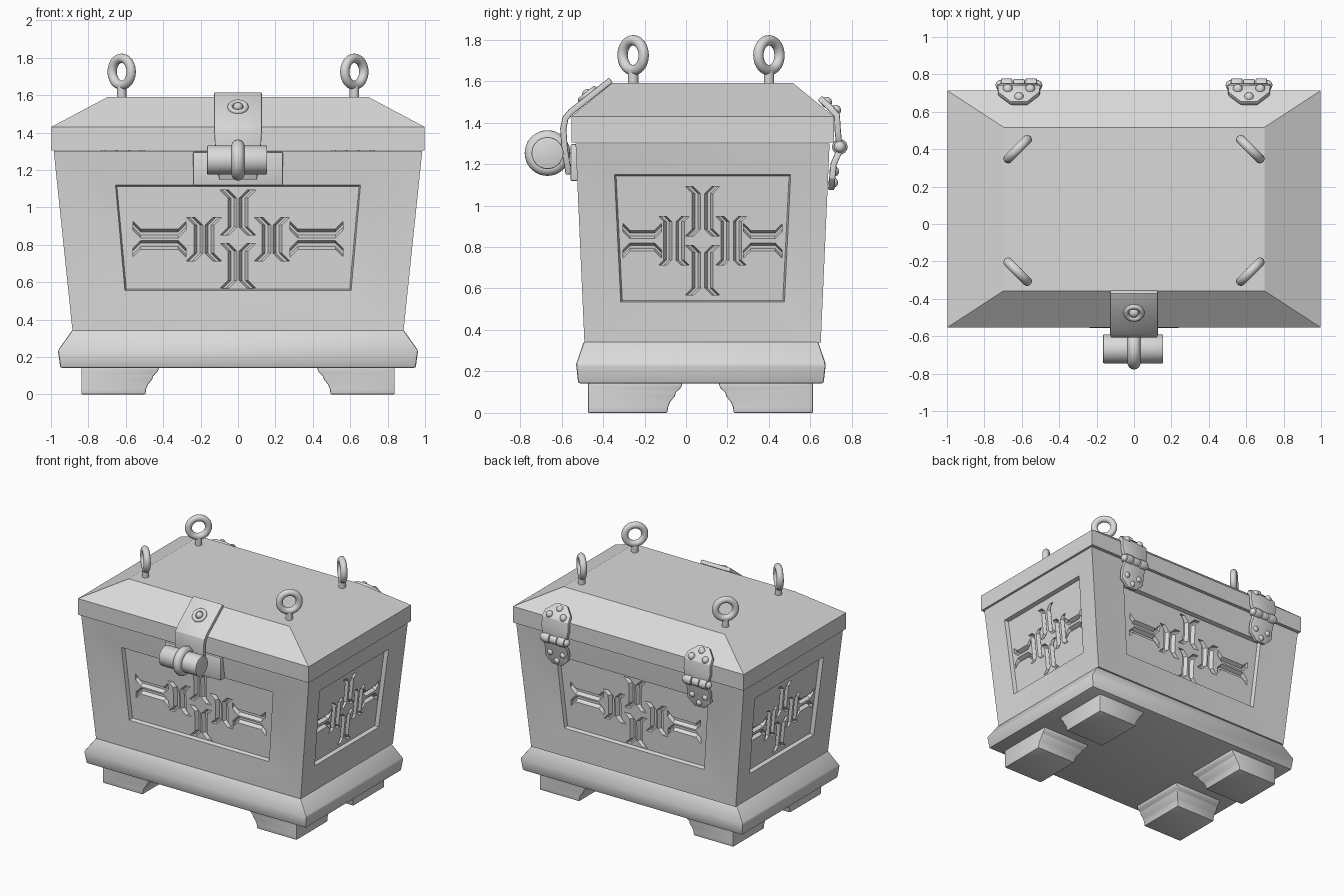
import bpy, bmesh, math
from mathutils import Vector

if "Cube" in bpy.data.objects:
    bpy.data.objects.remove(bpy.data.objects["Cube"])

CY = 0.08  # the chest body sits slightly behind the origin, the lock hangs in front
grey = bpy.data.materials.new("plain_grey")
grey.diffuse_color = (0.7, 0.7, 0.7, 1)
grey.use_nodes = True
grey.node_tree.nodes["Principled BSDF"].inputs["Base Color"].default_value = grey.diffuse_color


def add_bevel(ob, width):
    m = ob.modifiers.new("bevel", 'BEVEL')
    m.width, m.segments, m.limit_method = width, 2, 'ANGLE'


def make(name, bm, bevel=0.0):
    bmesh.ops.remove_doubles(bm, verts=bm.verts, dist=1e-5)
    bmesh.ops.recalc_face_normals(bm, faces=bm.faces)
    me = bpy.data.meshes.new(name)
    bm.to_mesh(me)
    bm.free()
    me.materials.append(grey)
    ob = bpy.data.objects.new(name, me)
    bpy.context.collection.objects.link(ob)
    if bevel:
        add_bevel(ob, bevel)
    return ob


def bridge(bm, a, b):
    n = len(a)
    for i in range(n):
        bm.faces.new((a[i], a[(i + 1) % n], b[(i + 1) % n], b[i]))


def loft(bm, rings):
    """Closed solid through equal-length rings of points."""
    vs = [[bm.verts.new(p) for p in r] for r in rings]
    for a, b in zip(vs, vs[1:]):
        bridge(bm, a, b)
    bm.faces.new(vs[0][::-1])
    bm.faces.new(vs[-1])


def rect(x0, x1, y0, y1, z):
    return [(x0, y0, z), (x1, y0, z), (x1, y1, z), (x0, y1, z)]


def tiers(name, cy, levels, bevel):
    bm = bmesh.new()
    loft(bm, [rect(-hx, hx, cy - hy, cy + hy, z) for hx, hy, z in levels])
    return make(name, bm, bevel)


def strap(name, rows, x=0.0, thick=0.03):
    """Bent metal strip through (y, z, half width) rows."""
    bm = bmesh.new()
    vs = [(bm.verts.new((x - w, y, z)), bm.verts.new((x + w, y, z))) for y, z, w in rows]
    for a, b in zip(vs, vs[1:]):
        bm.faces.new((a[0], a[1], b[1], b[0]))
    ob = make(name, bm)
    s = ob.modifiers.new("solid", 'SOLIDIFY')
    s.thickness, s.offset = thick, 0
    add_bevel(ob, 0.006)


def done(name):
    ob = bpy.context.object
    ob.name = name
    ob.data.materials.append(grey)
    return ob


def rod(name, loc, r, length, rot=(0, 0, 0), bevel=0.0):
    bpy.ops.mesh.primitive_cylinder_add(vertices=32, radius=r, depth=length, location=loc, rotation=rot)
    ob = done(name)
    if bevel:
        add_bevel(ob, bevel)


def ring(name, loc, R, r, rot):
    bpy.ops.mesh.primitive_torus_add(major_radius=R, minor_radius=r, major_segments=36,
                                     minor_segments=18, location=loc, rotation=rot)
    done(name)


def ball(name, loc, r):
    bpy.ops.mesh.primitive_uv_sphere_add(segments=20, ring_count=12, radius=r, location=loc)
    done(name)


# Lid and plinth
tiers("lid", CY, [(0.998, 0.633, 1.304), (0.998, 0.633, 1.43), (0.697, 0.437, 1.59)], 0)
tiers("plinth", 0.072, [(0.95, 0.592, 0.142), (0.963, 0.602, 0.235), (0.885, 0.565, 0.345)], 0.01)

# Feet with ogee inner sides
ogee = [(0, 0), (0.03, 0.004), (0.055, 0.015), (0.08, 0.036), (0.1, 0.042),
        (0.115, 0.06), (0.13, 0.07), (0.15, 0.07)]
for sx in (-1, 1):
    for sy in (-1, 1):
        bm = bmesh.new()
        loft(bm, [rect(sx * 0.838, sx * (0.495 - e), 0.07 + sy * 0.543, 0.07 + sy * (0.16 - e), z)
                  for z, e in ogee])
        make("foot", bm, 0.006)


# Body: tapered walls, each with a sloped frame around a sunken, engraved panel
def half(z):
    t = (z - 0.34) / 0.96
    return 0.885 + 0.1 * t, 0.57 + 0.0425 * t


def wall(side, u, z, d):
    """Point on a wall: u along it, z height, d depth below the surface."""
    hx, hy = half(z)
    x, y = [(u, d - hy), (hx - d, u), (-u, hy - d), (d - hx, -u)][side]
    return Vector((x, y + CY, z))


def groove(bm, side, cu, cv, L, g, f, w, turned):
    """One flared groove; returns the vertices of its rim."""
    path = ((g + math.copysign(f, g), L), (g, L - f), (g, f - L), (g + math.copysign(f, g), -L))

    def loop(hw, d):
        pts = [(a - hw, b) for a, b in path] + [(a + hw, b) for a, b in path[::-1]]
        if turned:
            pts = [(b, a) for a, b in pts]
        return [bm.verts.new(wall(side, cu + a, 0.83 + cv + b, d)) for a, b in pts]
    rim, low = loop(w, 0.05), loop(0.35 * w, 0.078)
    bridge(bm, rim, low)
    for i in range(3):
        bm.faces.new((low[i], low[i + 1], low[6 - i], low[7 - i]))
    return rim


bm = bmesh.new()
for s in range(4):
    wide = s % 2 == 0
    e0, e1 = half(0.34)[s % 2], half(1.30)[s % 2]
    w0, w1, z0, z1 = (0.605, 0.655, 0.555, 1.12) if wide else (0.395, 0.425, 0.535, 1.15)
    k = 0.008
    loops = [[(-e0, 0.34, 0), (e0, 0.34, 0), (e1, 1.30, 0), (-e1, 1.30, 0)],
             [(-w0, z0, 0.02), (w0, z0, 0.02), (w1, z1, 0.02), (-w1, z1, 0.02)],
             [(k - w0, z0 + k, 0.05), (w0 - k, z0 + k, 0.05), (w1 - k, z1 - k, 0.05), (k - w1, z1 - k, 0.05)]]
    vs = [[bm.verts.new(wall(s, *p)) for p in l] for l in loops]
    for a, b in zip(vs, vs[1:]):
        bridge(bm, a, b)
    # cross of paired grooves: vertical, middle and outer pairs
    f, w, mid, mf, out, L = ((0.042, 0.024, 0.182, 0.042, 0.42, 0.142) if wide
                             else (0.034, 0.02, 0.138, 0.024, 0.291, 0.093))
    rims = [vs[2]]
    for side in (-1, 1):
        for g in (-0.03, 0.03):
            rims.append(groove(bm, s, 0, side * 0.142, 0.12, g, f, w, False))
            rims.append(groove(bm, s, side * mid, 0, 0.117, g, mf, w, False))
            rims.append(groove(bm, s, side * out, 0, L, g, f, w, True))
    edges = [bm.edges.get((r[i - 1], r[i])) for r in rims for i in range(len(r))]
    out_dir = (vs[2][1].co - vs[2][0].co).cross(vs[2][3].co - vs[2][0].co).normalized()
    bmesh.ops.triangle_fill(bm, use_beauty=True, use_dissolve=False, edges=edges, normal=out_dir)
for z in (0.34, 1.30):
    hx, hy = half(z)
    bm.faces.new([bm.verts.new(p) for p in rect(-hx, hx, CY - hy, CY + hy, z)])
body = make("body", bm)

# Lifting rings on short posts
for x in (-0.622, 0.622):
    for y, k in ((-0.255, 1), (0.4, -1)):
        turn = k * math.copysign(math.pi / 4, x)
        rod("ring_post", (x, y, 1.61), 0.025, 0.08)
        ring("lifting_ring", (x, y, 1.725), 0.072, 0.025, (math.pi / 2, 0, turn))

# Latch strap, back plate, rosette and barrel lock
strap("latch_strap", [(-0.362, 1.605, 0.128), (-0.555, 1.452, 0.128), (-0.582, 1.42, 0.128),
                      (-0.592, 1.37, 0.125), (-0.585, 1.27, 0.12), (-0.565, 1.15, 0.1)])
bm = bmesh.new()
loft(bm, [rect(-0.24, 0.24, -0.556, -0.5, z) for z in (1.118, 1.296)])
make("latch_plate", bm, 0.006)
ring("rosette_rim", (0, -0.475, 1.536), 0.042, 0.014, (0.67, 0, 0))
ball("rosette_stud", (0, -0.475, 1.536), 0.026)
rod("lock_barrel", (-0.005, -0.668, 1.253), 0.077, 0.322, (0, math.pi / 2, 0), 0.006)
ring("lock_ring", (0, -0.668, 1.253), 0.075, 0.035, (0, math.pi / 2, 0))

# Back hinges: two riveted pointed leaves around a knuckle barrel
for x in (-0.615, 0.615):
    strap("hinge_upper_leaf", [(0.738, 1.3, 0.1), (0.732, 1.36, 0.115), (0.728, 1.435, 0.115),
                               (0.695, 1.472, 0.11), (0.645, 1.518, 0.045)], x)
    strap("hinge_lower_leaf", [(0.738, 1.26, 0.095), (0.712, 1.2, 0.1), (0.705, 1.13, 0.1),
                               (0.7, 1.075, 0.04)], x)
    for k in (-1, 0, 1):
        rod("hinge_knuckle", (x + k * 0.066, 0.742, 1.283), 0.037 if k else 0.033, 0.062,
            (0, math.pi / 2, 0), 0.008)
        if k:
            ball("hinge_pin_end", (x + k * 0.097, 0.742, 1.283), 0.028)
        y, z = (0.722, 1.46) if k else (0.678, 1.498)
        ball("hinge_rivet", (x + k * 0.06, y, z), 0.026)
        y, z = (0.715, 1.165) if k else (0.71, 1.11)
        ball("hinge_rivet", (x + k * 0.055, y, z), 0.024)

# Apply modifiers and shade smooth with sharp edges kept
bpy.ops.object.select_all(action='SELECT')
bpy.context.view_layer.objects.active = body
bpy.ops.object.convert(target='MESH')
bpy.ops.object.shade_smooth_by_angle(angle=math.radians(26))
